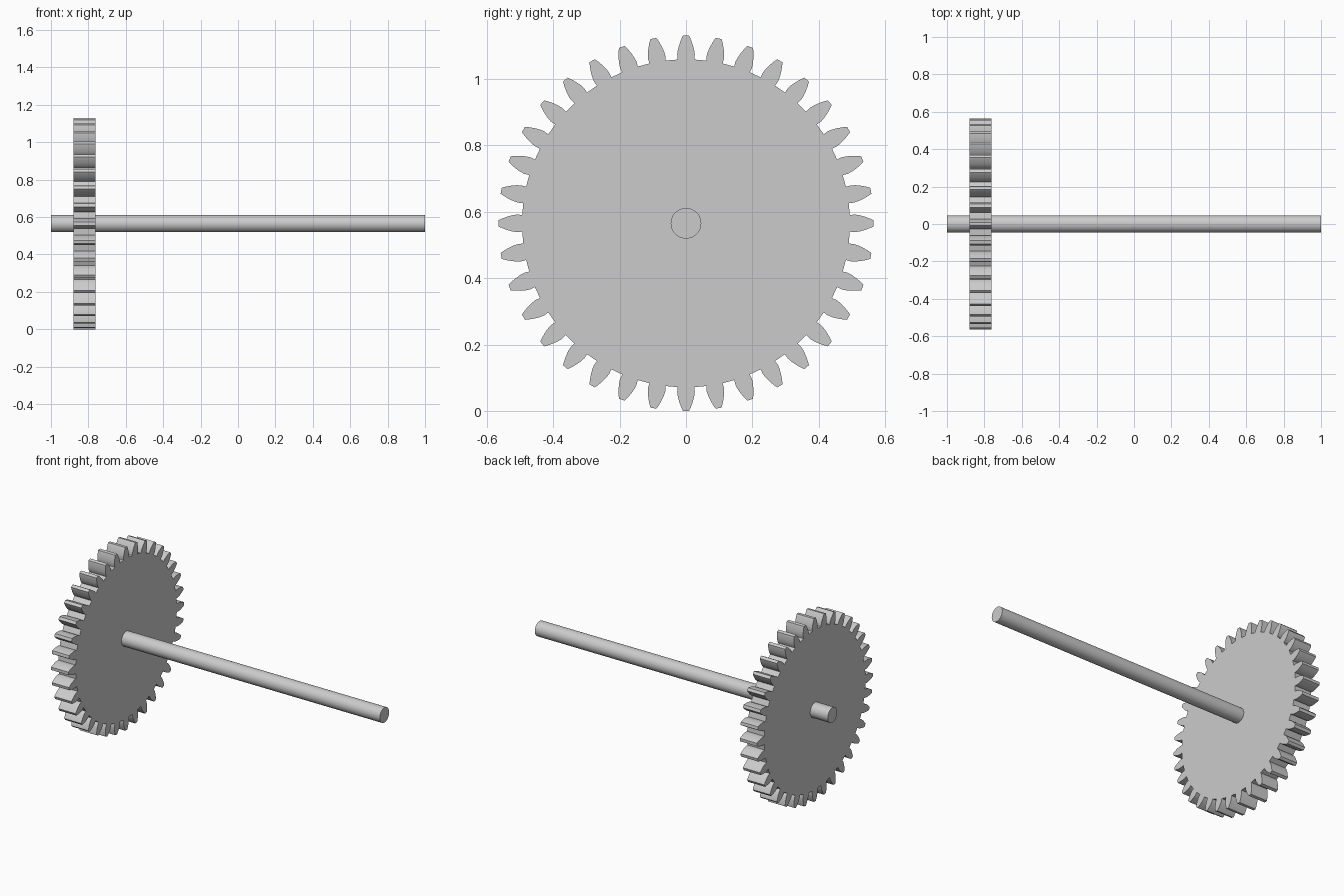
import bpy, bmesh, math
from mathutils import Matrix

cube = bpy.data.objects.get("Cube")
if cube:
    bpy.data.objects.remove(cube, do_unlink=True)

AXLE_Z = 0.565
TEETH = 36

steel = bpy.data.materials.new("light grey steel")
steel.use_nodes = True
colour = (0.6, 0.6, 0.6, 1)
steel.diffuse_color = colour
steel.node_tree.nodes["Principled BSDF"].inputs["Base Color"].default_value = colour


def add_object(name, bm):
    bmesh.ops.recalc_face_normals(bm, faces=bm.faces)
    mesh = bpy.data.meshes.new(name)
    bm.to_mesh(mesh)
    bm.free()
    mesh.materials.append(steel)
    obj = bpy.data.objects.new(name, mesh)
    bpy.context.collection.objects.link(obj)
    obj.location.z = AXLE_Z
    bpy.ops.object.select_all(action="DESELECT")
    obj.select_set(True)
    bpy.context.view_layer.objects.active = obj
    bpy.ops.object.shade_smooth_by_angle(angle=math.radians(25))
    return obj


# Gear: one tooth flank (half width, height), mirrored and repeated round the rim
flank = [(0.025, 0.493), (0.0265, 0.508), (0.0245, 0.522), (0.0205, 0.537),
         (0.015, 0.552), (0.012, 0.559), (0.009, 0.565)]
tooth = [(-w, r) for w, r in flank] + [(w, r) for w, r in reversed(flank)]
bm = bmesh.new()
outline = []
for i in range(TEETH):
    a = math.tau * i / TEETH
    for w, r in tooth:
        outline.append(bm.verts.new((-0.88,
                                     w * math.cos(a) + r * math.sin(a),
                                     r * math.cos(a) - w * math.sin(a))))
side = bm.faces.new(outline)
extruded = bmesh.ops.extrude_face_region(bm, geom=[side], use_keep_orig=True)
moved = [v for v in extruded["geom"] if isinstance(v, bmesh.types.BMVert)]
bmesh.ops.translate(bm, verts=moved, vec=(0.117, 0, 0))
add_object("gear_wheel", bm)

# Axle running through the gear
bm = bmesh.new()
bmesh.ops.create_cone(bm, cap_ends=True, segments=48, radius1=0.046,
                      radius2=0.046, depth=2,
                      matrix=Matrix.Rotation(math.pi / 2, 4, "Y"))
add_object("axle", bm)
